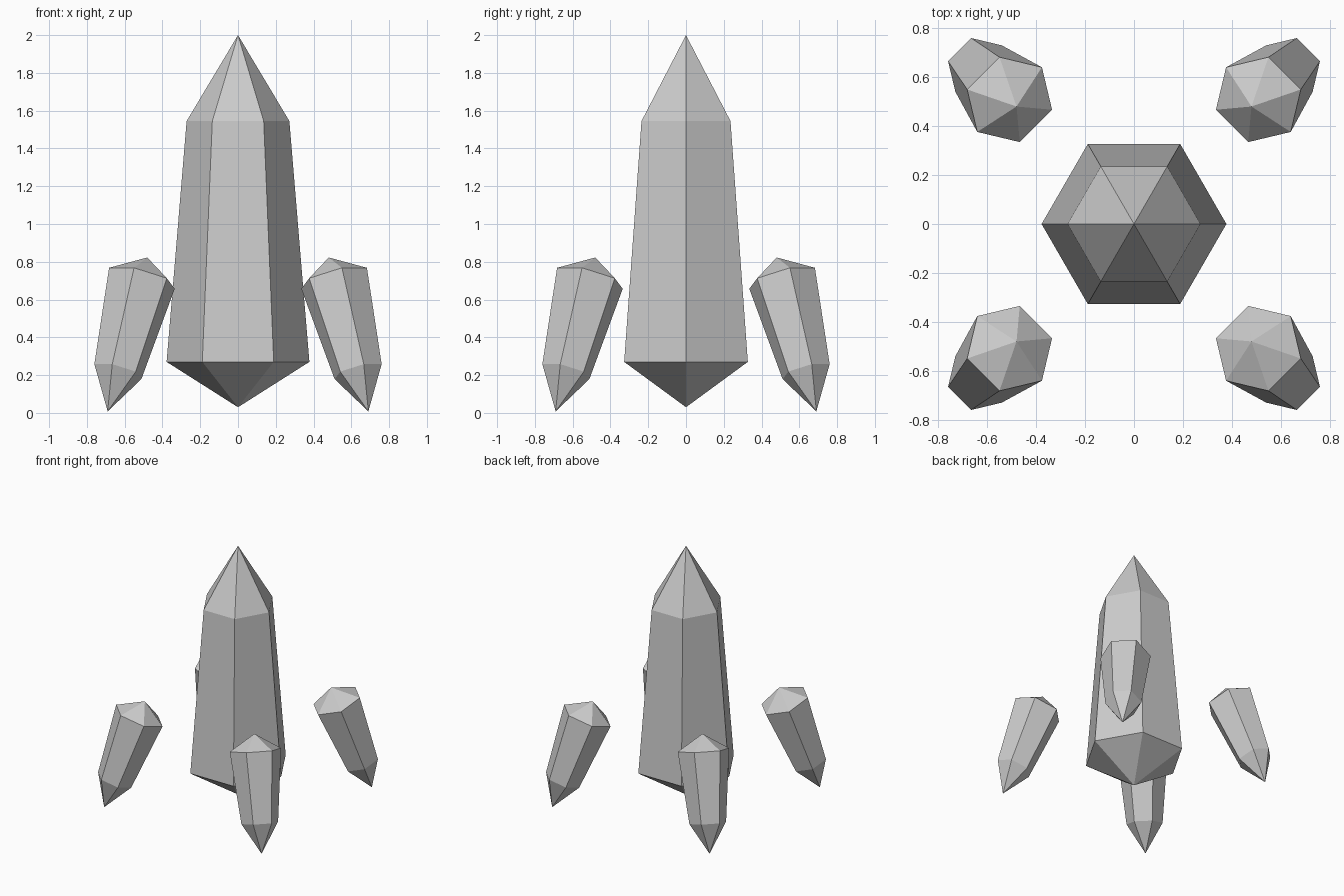
import bpy, bmesh, math
from mathutils import Vector, Matrix

if "Cube" in bpy.data.objects:
    bpy.data.objects.remove(bpy.data.objects["Cube"])

stone = bpy.data.materials.new("pale_grey_stone")
stone.diffuse_color = (0.6, 0.6, 0.6, 1)
stone.use_nodes = True
stone.node_tree.nodes["Principled BSDF"].inputs["Base Color"].default_value = stone.diffuse_color


def crystal(name, profile, matrix, turn=0.0):
    """Six-sided crystal: profile is (radius, height) from lower tip to upper tip."""
    bm = bmesh.new()
    rings = []
    for r, h in profile:
        n = 6 if r > 0 else 1
        rings.append([bm.verts.new((r * math.cos(turn + i * math.tau / 6),
                                    r * math.sin(turn + i * math.tau / 6), h))
                      for i in range(n)])
    for a, b in zip(rings, rings[1:]):
        for i in range(6):
            j = (i + 1) % 6
            quad = [a[i % len(a)], a[j % len(a)], b[j % len(b)], b[i % len(b)]]
            bm.faces.new(list(dict.fromkeys(quad)))
    bm.transform(matrix)
    bmesh.ops.recalc_face_normals(bm, faces=bm.faces)
    mesh = bpy.data.meshes.new(name)
    bm.to_mesh(mesh)
    bm.free()
    mesh.materials.append(stone)
    bpy.context.collection.objects.link(bpy.data.objects.new(name, mesh))


# Tall central crystal
crystal("main_crystal", [(0, 0.03), (0.378, 0.27), (0.272, 1.545), (0, 2.0)], Matrix())

# Four small crystals leaning inward at the corners
for i, corner in enumerate(("back_right", "back_left", "front_left", "front_right")):
    place = (Matrix.Rotation(math.radians(45 + 90 * i), 4, 'Z')
             @ Matrix.Translation((0.976, 0, 0.008))
             @ Matrix.Rotation(math.radians(-20), 4, 'Y'))
    crystal(corner + "_crystal", [(0, 0), (0.134, 0.224), (0.187, 0.75), (0, 0.867)],
            place, turn=math.radians(30))
